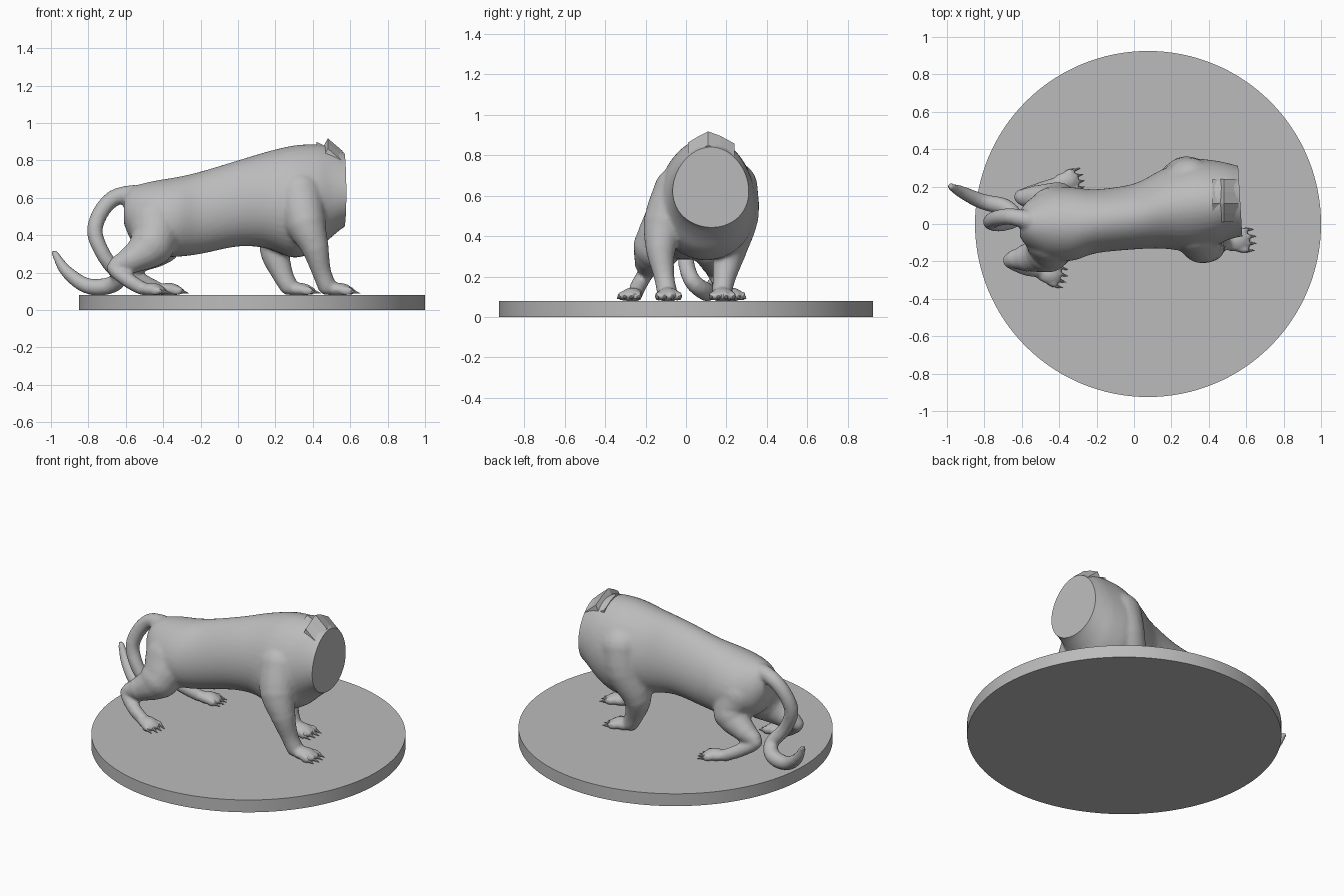
import bpy, bmesh, math
from mathutils import Vector, Matrix, Quaternion

cube = bpy.data.objects.get("Cube")
if cube:
    bpy.data.objects.remove(cube, do_unlink=True)

stone = bpy.data.materials.new("stone_grey")
stone.use_nodes = True
GREY = (0.5, 0.5, 0.5, 1)
stone.diffuse_color = GREY
stone.node_tree.nodes["Principled BSDF"].inputs["Base Color"].default_value = GREY


def finish(name, bm, angle=None):
    mesh = bpy.data.meshes.new(name)
    bmesh.ops.recalc_face_normals(bm, faces=bm.faces)
    bm.to_mesh(mesh)
    bm.free()
    mesh.materials.append(stone)
    obj = bpy.data.objects.new(name, mesh)
    bpy.context.collection.objects.link(obj)
    if angle:
        bpy.ops.object.select_all(action='DESELECT')
        obj.select_set(True)
        bpy.context.view_layer.objects.active = obj
        bpy.ops.object.shade_smooth_by_angle(angle=math.radians(angle))
    return obj


def blend(a, b, c, d, t):
    """Smooth curve through b and c."""
    return 0.5 * (2 * b + (c - a) * t + (2 * a - 5 * b + 4 * c - d) * t * t
                  + (3 * b - a - 3 * c + d) * t ** 3)


def resample(points, steps):
    p = [Vector(q) for q in points]
    p = [p[0]] + p + [p[-1]]
    out = [blend(*p[i:i + 4], s / steps) for i in range(len(p) - 3) for s in range(steps)]
    return out + [p[-1]]


def loft(bm, rings):
    loops = [[bm.verts.new(co) for co in ring] for ring in rings]
    n = len(loops[0])
    for a, b in zip(loops, loops[1:]):
        for i in range(n):
            j = (i + 1) % n
            bm.faces.new((a[i], a[j], b[j], b[i]))
    bm.faces.new(loops[0])
    bm.faces.new(loops[-1])


def ellipsoid(bm, centre, size, turn=0):
    m = (Matrix.Translation(centre) @ Matrix.Rotation(turn, 4, 'Z')
         @ Matrix.Diagonal((*size, 1)))
    bmesh.ops.create_icosphere(bm, subdivisions=3, radius=1, matrix=m)


def limb(bm, points):
    """Tapered, round-ended limb from (x, y, z, radius) points."""
    path = resample(points, 4)
    spin, axis, rings = Quaternion(), Vector((0, 0, 1)), []
    for i, q in enumerate(path):
        tangent = (path[min(i + 1, len(path) - 1)] - path[max(i - 1, 0)]).to_3d().normalized()
        spin = axis.rotation_difference(tangent) @ spin
        axis = tangent
        angles = [k * math.tau / 20 for k in range(20)]
        rings.append([q.to_3d() + spin @ Vector((math.cos(a), math.sin(a), 0)) * q.w
                      for a in angles])
    loft(bm, rings)
    for q in points:
        ellipsoid(bm, q[:3], [q[3]] * 3)


def paw(bm, claws, x, y, heading, s):
    """Foot with four spread toes; x, y is the ankle."""
    turn = math.radians(heading)
    frame = Matrix.Translation((x, y, 0.08)) @ Matrix.Rotation(turn, 4, 'Z')
    ellipsoid(bm, frame @ Vector((0.045 * s, 0, 0.03)), (0.075 * s, 0.058 * s, 0.036), turn)
    for side in (-1.5, -0.5, 0.5, 1.5):
        reach = (0.125 - 0.012 * abs(side)) * s
        spread = side * 0.034 * s
        ellipsoid(bm, frame @ Vector((reach - 0.02, spread, 0.023)),
                  (0.042 * s, 0.017 * s, 0.024), turn + side * 0.1)
        m = (frame @ Matrix.Translation((reach + 0.025 * s, spread * 1.1, 0.014))
             @ Matrix.Rotation(math.radians(105), 4, 'Y'))
        bmesh.ops.create_cone(claws, cap_ends=True, segments=8, radius1=0.011 * s,
                              radius2=0.001, depth=0.045 * s, matrix=m)


# Round plinth
bm = bmesh.new()
bmesh.ops.create_cone(bm, cap_ends=True, segments=128, radius1=0.925, radius2=0.925,
                      depth=0.08, matrix=Matrix.Translation((0.075, 0, 0.04)))
finish("plinth", bm, 30)

# Torso: stations of (x, y centre, bottom, top), with half width
bm, claws = bmesh.new(), bmesh.new()
stations = [(-0.61, 0, 0.46, 0.61), (-0.56, 0, 0.36, 0.66), (-0.45, 0, 0.29, 0.69),
            (-0.33, 0, 0.285, 0.71), (-0.2, 0.015, 0.3, 0.74), (0, 0.04, 0.34, 0.80),
            (0.15, 0.08, 0.33, 0.845), (0.3, 0.1, 0.28, 0.88), (0.42, 0.11, 0.32, 0.885),
            (0.5, 0.12, 0.39, 0.872), (0.57, 0.12, 0.445, 0.84), (0.63, 0.12, 0.46, 0.82)]
widths = [0.07, 0.13, 0.19, 0.195, 0.17, 0.175, 0.21, 0.245, 0.23, 0.205, 0.187, 0.18]
rings = []
for x, y, low, high, w in zip(*[iter([c for s, w in zip(stations, widths) for c in (*s, w)])] * 5):
    angles = [i * math.tau / 40 for i in range(40)]
    rings.append([(x, y + w * math.cos(a) * (1 - 0.1 * math.sin(a)),
                   (low + high) / 2 + (high - low) / 2 * math.sin(a)) for a in angles])
# Smooth each lengthwise line between the stations
lines = [resample(line, 4) for line in zip(*rings)]
loft(bm, list(zip(*lines)))

# Front legs
limb(bm, [(0.33, -0.03, 0.62, 0.13), (0.36, -0.10, 0.47, 0.11), (0.41, -0.125, 0.34, 0.075),
          (0.445, -0.11, 0.21, 0.052), (0.475, -0.095, 0.13, 0.05)])
paw(bm, claws, 0.49, -0.09, 2, 1)
limb(bm, [(0.30, 0.22, 0.64, 0.135), (0.27, 0.245, 0.5, 0.115), (0.2, 0.215, 0.33, 0.085),
          (0.235, 0.19, 0.2, 0.058), (0.27, 0.18, 0.13, 0.05)])
paw(bm, claws, 0.28, 0.18, 0, 1)

# Hind legs
limb(bm, [(-0.44, -0.06, 0.47, 0.15), (-0.46, -0.14, 0.35, 0.12), (-0.57, -0.18, 0.27, 0.075),
          (-0.66, -0.195, 0.225, 0.042), (-0.58, -0.235, 0.155, 0.04), (-0.51, -0.25, 0.115, 0.036)])
paw(bm, claws, -0.50, -0.255, -16, 0.9)
limb(bm, [(-0.43, 0.06, 0.47, 0.14), (-0.41, 0.12, 0.35, 0.105), (-0.52, 0.14, 0.27, 0.068),
          (-0.6, 0.145, 0.22, 0.042), (-0.51, 0.18, 0.155, 0.04), (-0.43, 0.21, 0.115, 0.036)])
paw(bm, claws, -0.41, 0.215, 14, 0.9)

# Curled tail
limb(bm, [(-0.56, 0.02, 0.62, 0.05), (-0.66, 0.04, 0.6, 0.045), (-0.735, 0.03, 0.52, 0.043),
          (-0.765, 0.01, 0.41, 0.042), (-0.71, 0.0, 0.28, 0.04), (-0.635, 0.03, 0.18, 0.042),
          (-0.69, 0.09, 0.13, 0.046), (-0.81, 0.12, 0.13, 0.042), (-0.92, 0.17, 0.21, 0.033),
          (-0.98, 0.2, 0.305, 0.018)])

# Fuse the torso, limbs and tail into one skin
raw = finish("raw_body", bm)
fuse = raw.modifiers.new("fuse", 'REMESH')
fuse.mode, fuse.voxel_size = 'VOXEL', 0.012
relax = raw.modifiers.new("relax", 'SMOOTH')
relax.factor, relax.iterations = 0.5, 3
skin = bpy.data.meshes.new_from_object(raw.evaluated_get(bpy.context.evaluated_depsgraph_get()))
bpy.data.objects.remove(raw, do_unlink=True)

# Flat cut across the neck
bm = bmesh.new()
bm.from_mesh(skin)
bpy.data.meshes.remove(skin)
faces = [f for f in bm.faces if f.calc_center_median().z > 0.38 and f.calc_center_median().x > 0.5]
geom = faces + list({e for f in faces for e in f.edges}) + list({v for f in faces for v in f.verts})
bmesh.ops.bisect_plane(bm, geom=geom, dist=0.0001, plane_co=(0.568, 0.12, 0.6),
                       plane_no=(1, 0.06, 0), clear_outer=True)
bmesh.ops.holes_fill(bm, edges=[e for e in bm.edges if e.is_boundary], sides=0)
finish("body", bm, 40)
finish("claws", claws, 40)

# Broken tuft on the nape
bm = bmesh.new()
profile = [(0.42, 0.84), (0.42, 0.9), (0.46, 0.88), (0.48, 0.918), (0.56, 0.85), (0.55, 0.8)]
loft(bm, [[(x, y, z - drop) for x, z in profile]
          for y, drop in ((0.01, 0.055), (0.06, 0.025), (0.11, 0), (0.17, 0.022), (0.24, 0.06))])
finish("nape_tuft", bm)
